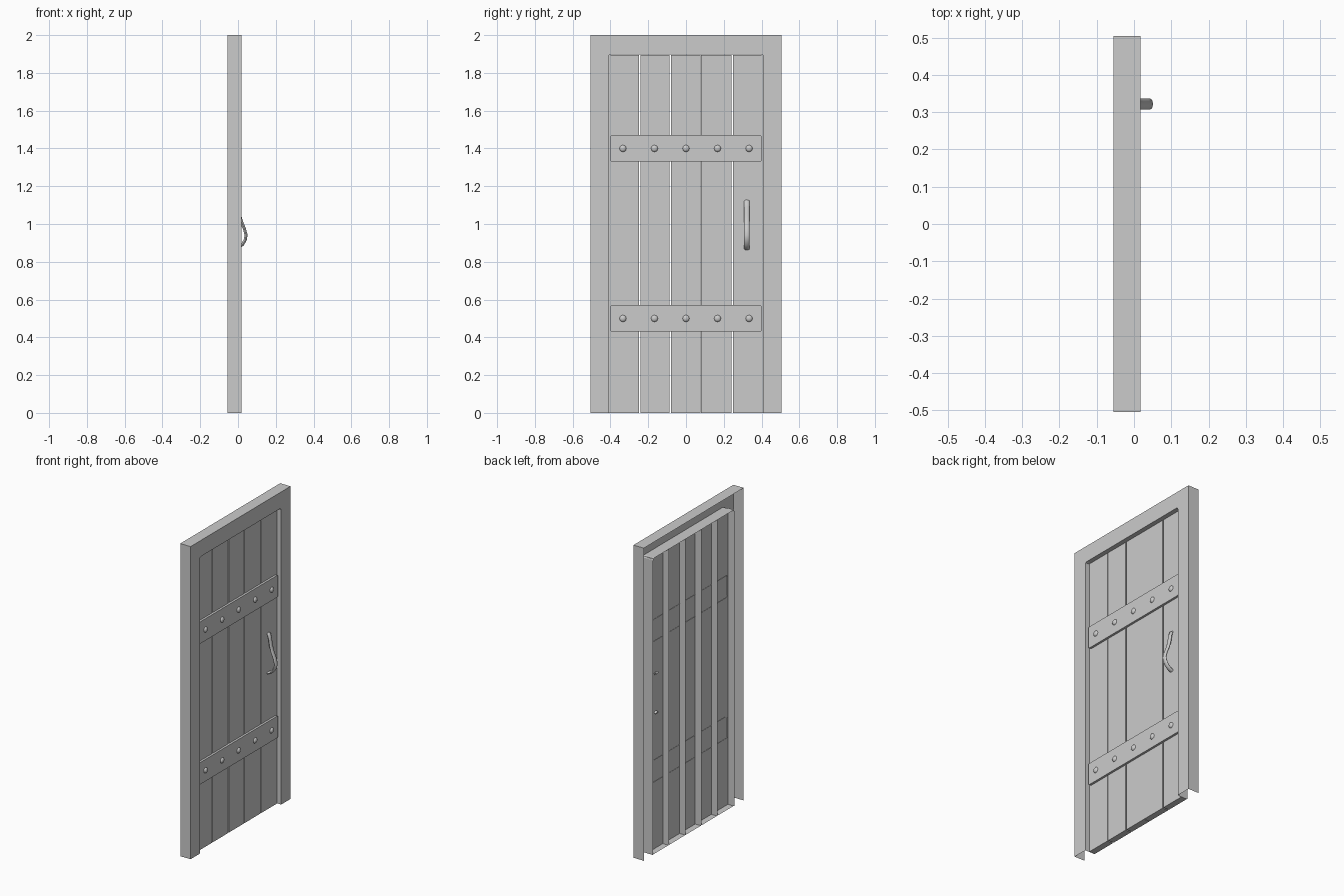
import bpy, bmesh, math
from mathutils import Matrix, Vector

if "Cube" in bpy.data.objects:
    bpy.data.objects.remove(bpy.data.objects["Cube"])


def finish(bm, name, smooth=False):
    bmesh.ops.recalc_face_normals(bm, faces=bm.faces)
    # open shells: make sure the front faces +x
    front = max(bm.faces, key=lambda f: f.normal.x ** 2 * f.calc_area())
    if front.normal.x < 0 and not smooth:
        bmesh.ops.reverse_faces(bm, faces=bm.faces)
    me = bpy.data.meshes.new(name)
    bm.to_mesh(me)
    bm.free()
    ob = bpy.data.objects.new(name, me)
    bpy.context.collection.objects.link(ob)
    if smooth:
        for p in me.polygons:
            p.use_smooth = True
    return ob


def shell(name, outline, x_front, x_back, open_bottom=False):
    """Front face from a (y, z) outline with side walls and an open back."""
    bm = bmesh.new()
    f = [bm.verts.new((x_front, y, z)) for y, z in outline]
    b = [bm.verts.new((x_back, y, z)) for y, z in outline]
    bm.faces.new(f)
    n = len(f)
    for i in range(n):
        j = (i + 1) % n
        if open_bottom and outline[i][1] == 0 and outline[j][1] == 0:
            continue
        bm.faces.new((f[i], f[j], b[j], b[i]))
    return finish(bm, name)


def rounded_rect(y0, y1, z0, z1, r, steps=3):
    pts = []
    corners = [(y1 - r, z1 - r), (y0 + r, z1 - r), (y0 + r, z0 + r), (y1 - r, z0 + r)]
    for k, (cy, cz) in enumerate(corners):
        for s in range(steps + 1):
            a = math.pi / 2 * (k + s / steps)
            pts.append((cy + r * math.cos(a), cz + r * math.sin(a)))
    return pts


# Frame: hollow arch with outer walls and inner jamb
c = 0.012
half = [(0.505, 2), (0.505, 0), (0.41, 0), (0.41, 1.897 - c),
        (0.41 - c * 0.3, 1.897 - c * 0.3), (0.41 - c, 1.897)]
shell("door_frame", half + [(-y, z) for y, z in reversed(half)], 0.018, -0.055, True)

# Planks
edges = [(-0.409, -0.249), (-0.241, -0.087), (-0.079, 0.076), (0.079, 0.241), (0.249, 0.409)]
for i, (y0, y1) in enumerate(edges):
    shell(f"plank_{i + 1}", [(y0, 0), (y1, 0), (y1, 1.896), (y0, 1.896)], -0.01, -0.05)

# Cross bars with rivets
for label, z in (("lower", 0.5), ("upper", 1.4)):
    shell(f"{label}_bar", rounded_rect(-0.4, 0.4, z - 0.07, z + 0.07, 0.01), 0.004, -0.012)
    for i in range(5):
        bm = bmesh.new()
        bmesh.ops.create_uvsphere(bm, u_segments=12, v_segments=8, radius=0.018)
        bmesh.ops.delete(bm, geom=[v for v in bm.verts if v.co.z < -0.001], context='VERTS')
        bmesh.ops.scale(bm, vec=(1, 1, 0.6), verts=bm.verts)
        bmesh.ops.rotate(bm, matrix=Matrix.Rotation(math.pi / 2, 3, 'Y'), verts=bm.verts)
        bmesh.ops.translate(bm, vec=(0.004, (i - 2) * 0.167, z), verts=bm.verts)
        finish(bm, f"{label}_rivet_{i + 1}", True)

# Handle: oval section swept along a curved grip
path = [(-0.02, 1.125), (-0.006, 1.118), (0.002, 1.09), (0.008, 1.05), (0.019, 1.01), (0.034, 0.975),
        (0.043, 0.94), (0.038, 0.915), (0.024, 0.892), (0.006, 0.876), (-0.02, 0.866)]
bm = bmesh.new()
rings, N = [], 12
for i, (x, z) in enumerate(path):
    a, b = path[max(i - 1, 0)], path[min(i + 1, len(path) - 1)]
    t = Vector((b[0] - a[0], 0, b[1] - a[1])).normalized()
    side = Vector((-t.z, 0, t.x))
    rings.append([bm.verts.new(Vector((x, 0.322, z))
                  + side * 0.008 * math.cos(2 * math.pi * k / N)
                  + Vector((0, 0.0145 * math.sin(2 * math.pi * k / N), 0))) for k in range(N)])
for r0, r1 in zip(rings, rings[1:]):
    for k in range(N):
        bm.faces.new((r0[k], r0[(k + 1) % N], r1[(k + 1) % N], r1[k]))
bm.faces.new(rings[0])
bm.faces.new(rings[-1])
handle = finish(bm, "handle", True)
bpy.context.view_layer.objects.active = handle
handle.select_set(True)
bpy.ops.object.shade_smooth_by_angle(angle=math.radians(50))
